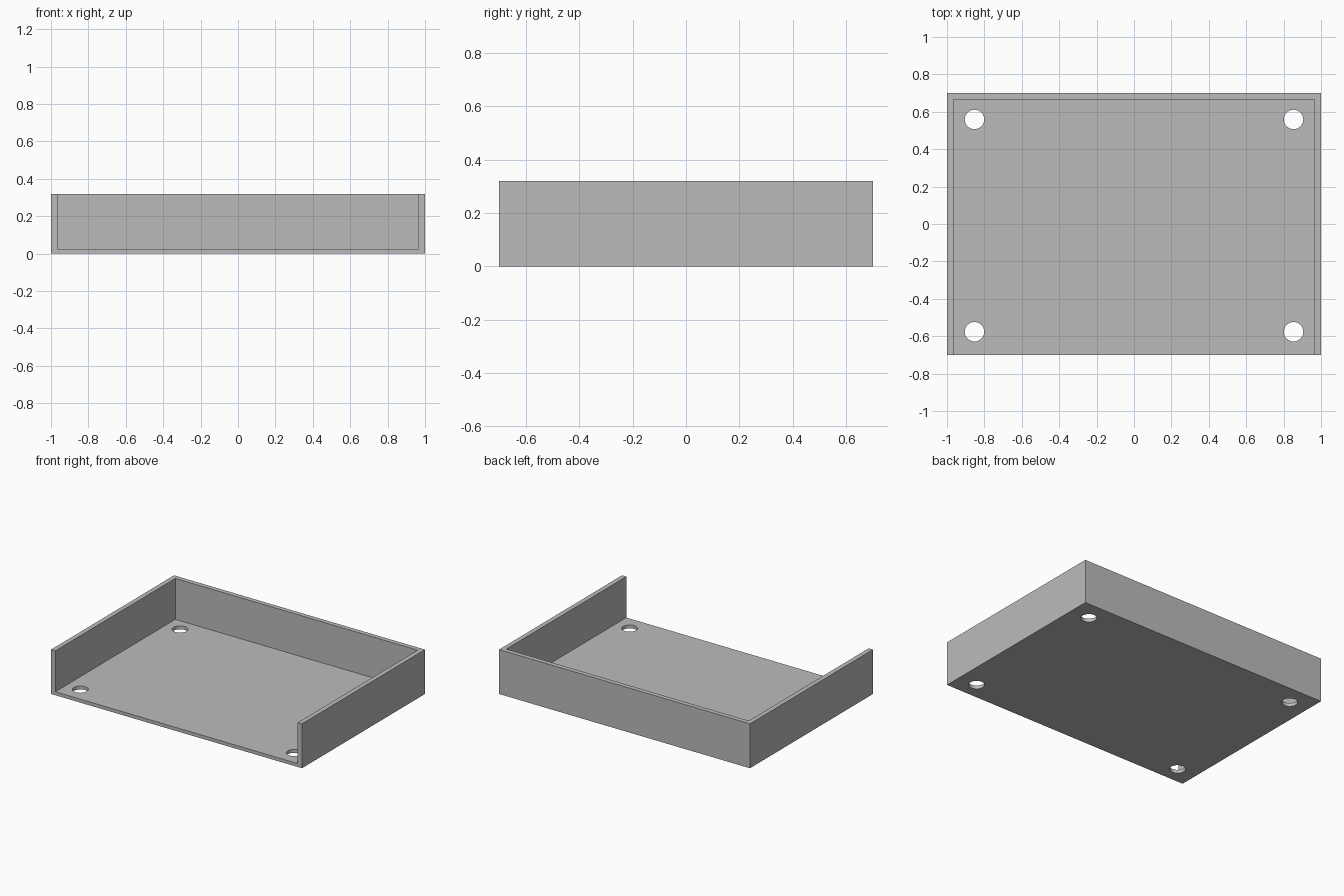
import bpy
import bmesh
from mathutils import Matrix, Vector

if "Cube" in bpy.data.objects:
    bpy.data.objects.remove(bpy.data.objects["Cube"])

W, D, H = 2.0, 1.4, 0.32        # overall size
WALL, FLOOR = 0.034, 0.025      # wall and floor thickness
HOLE_R = 0.052

grey = bpy.data.materials.new("light grey")
grey.diffuse_color = (0.5, 0.5, 0.5, 1)
grey.use_nodes = True
grey.node_tree.nodes["Principled BSDF"].inputs["Base Color"].default_value = grey.diffuse_color


def make_object(name, bm):
    mesh = bpy.data.meshes.new(name)
    bmesh.ops.recalc_face_normals(bm, faces=bm.faces[:])
    bm.to_mesh(mesh)
    bm.free()
    mesh.materials.append(grey)
    obj = bpy.data.objects.new(name, mesh)
    bpy.context.collection.objects.link(obj)
    return obj


def box(name, lo, hi):
    bm = bmesh.new()
    lo, hi = Vector(lo), Vector(hi)
    bmesh.ops.create_cube(bm, size=1, matrix=Matrix.Translation((lo + hi) / 2)
                          @ Matrix.Diagonal((hi - lo).to_4d()))
    return make_object(name, bm)


def cut(target, cutter):
    mod = target.modifiers.new(cutter.name, 'BOOLEAN')
    mod.operation = 'DIFFERENCE'
    mod.solver = 'EXACT'
    mod.object = cutter
    cutter.hide_render = True
    cutter.hide_set(True)


# Tray: one solid block
tray = box("tray", (-W / 2, -D / 2, 0), (W / 2, D / 2, H))

# Inside space, open at the top and the front
cut(tray, box("inside_cutter", (-W / 2 + WALL, -D / 2 - 0.1, FLOOR),
              (W / 2 - WALL, D / 2 - WALL, H + 0.1)))

# Four round holes through the floor
bm = bmesh.new()
for x in (-0.853, 0.853):
    for y in (-0.576, 0.559):
        bmesh.ops.create_cone(bm, cap_ends=True, segments=48, radius1=HOLE_R,
                              radius2=HOLE_R, depth=0.2,
                              matrix=Matrix.Translation((x, y, 0)))
cut(tray, make_object("hole_cutter", bm))

# Bake the cuts, then smooth the round hole walls
bpy.context.view_layer.objects.active = tray
tray.select_set(True)
for mod in list(tray.modifiers):
    bpy.ops.object.modifier_apply(modifier=mod.name)
bpy.ops.object.shade_smooth_by_angle()

# Remove the used cutters
for name in ("inside_cutter", "hole_cutter"):
    bpy.data.objects.remove(bpy.data.objects[name])
